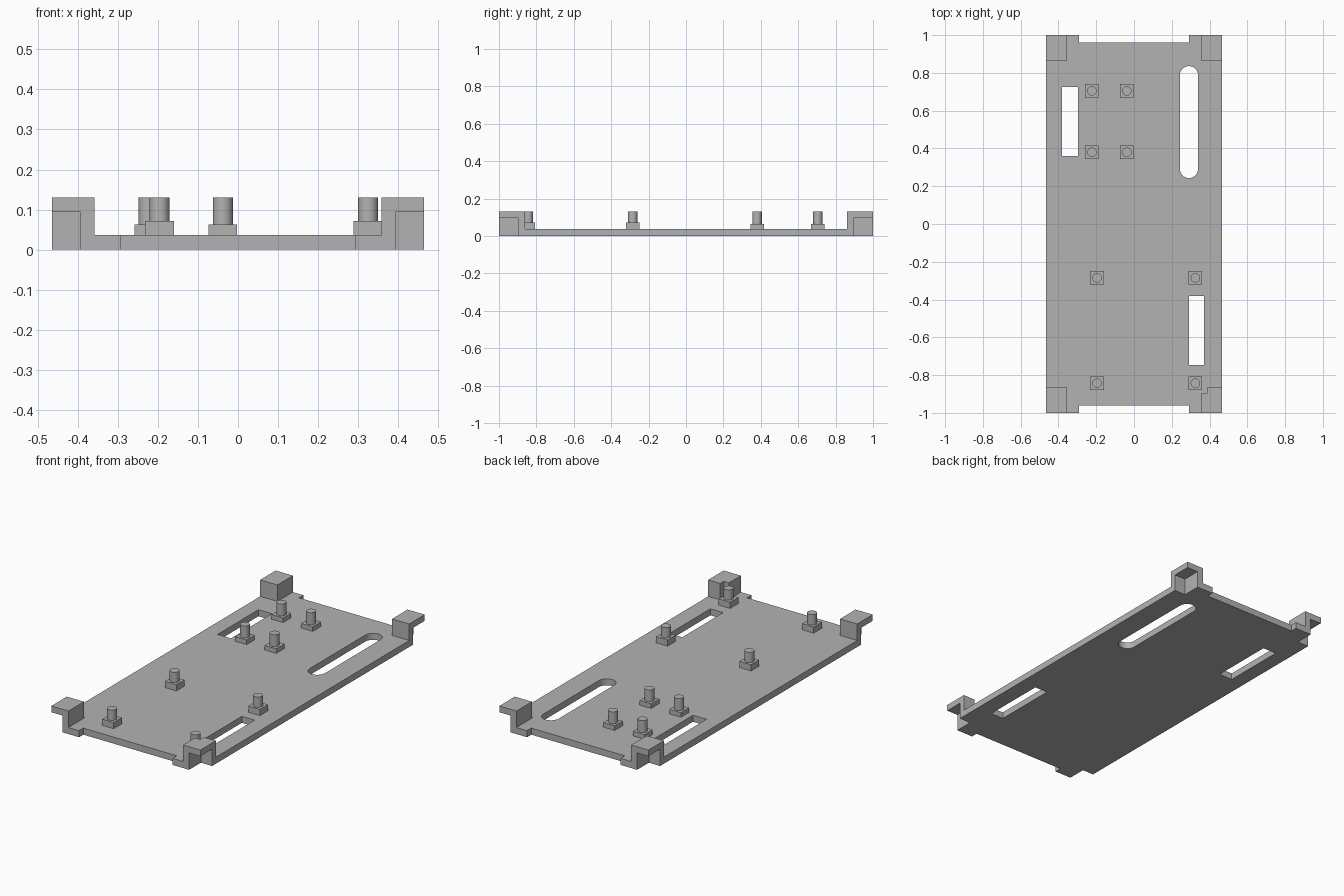
import bpy, bmesh, math
from mathutils import Matrix, Vector

cube = bpy.data.objects.get("Cube")
if cube:
    bpy.data.objects.remove(cube, do_unlink=True)

HX, HY = 0.465, 1.0              # half width and half length
PLATE, ROOF, TOP = 0.037, 0.095, 0.13
POCKET = (0.07, 0.105)           # open pocket under each corner

grey = bpy.data.materials.new("plain grey")
grey.use_nodes = True
grey.diffuse_color = (0.45, 0.45, 0.45, 1)
grey.node_tree.nodes["Principled BSDF"].inputs["Base Color"].default_value = grey.diffuse_color


def add_object(name, mesh):
    obj = bpy.data.objects.new(name, mesh)
    bpy.context.collection.objects.link(obj)
    mesh.materials.clear()
    mesh.materials.append(grey)
    return obj


def box_into(bm, lo, hi):
    lo, hi = Vector(lo), Vector(hi)
    size = [abs(d) for d in hi - lo]
    bmesh.ops.create_cube(bm, size=1, matrix=Matrix.Translation((lo + hi) / 2) @ Matrix.Diagonal((*size, 1)))


def box(name, lo, hi):
    bm = bmesh.new()
    box_into(bm, lo, hi)
    mesh = bpy.data.meshes.new(name)
    bm.to_mesh(mesh)
    bm.free()
    return add_object(name, mesh)


def smooth(obj):
    bpy.ops.object.select_all(action="DESELECT")
    obj.select_set(True)
    bpy.context.view_layer.objects.active = obj
    bpy.ops.object.shade_smooth_by_angle(angle=math.radians(35))


def rectangle(x0, x1, y0, y1):
    return [(x0, y0), (x1, y0), (x1, y1), (x0, y1)]


def rounded_slot(x, y0, y1, r, steps=12):
    ends = ((y1 - r, 0), (y0 + r, math.pi))
    return [(x + r * math.cos(a + math.pi * i / steps), yc + r * math.sin(a + math.pi * i / steps))
            for yc, a in ends for i in range(steps + 1)]


def base_outline():
    # one corner, mirrored around, with the pocket and the end recess
    corner = [(HX, HY - POCKET[1]), (HX - POCKET[0], HY - POCKET[1]),
              (HX - POCKET[0], HY), (0.292, HY), (0.292, 0.962)]
    points = []
    for sx, sy in ((1, 1), (-1, 1), (-1, -1), (1, -1)):
        quarter = [(sx * x, sy * y) for x, y in corner]
        points += quarter if sx * sy > 0 else quarter[::-1]
    return points


# Base plate with two windows and a rounded slot
curve = bpy.data.curves.new("base_profile", "CURVE")
curve.dimensions = "2D"
curve.fill_mode = "BOTH"
curve.extrude = PLATE / 2
for loop in (base_outline(), rectangle(-0.38, -0.296, 0.36, 0.725),
             rectangle(0.29, 0.37, -0.746, -0.38), rounded_slot(0.291, 0.243, 0.836, 0.048)):
    spline = curve.splines.new("POLY")
    spline.points.add(len(loop) - 1)
    for p, (x, y) in zip(spline.points, loop):
        p.co = (x, y, 0, 1)
    spline.use_cyclic_u = True
profile = bpy.data.objects.new("base_profile", curve)
bpy.context.collection.objects.link(profile)
bpy.context.view_layer.update()
mesh = bpy.data.meshes.new_from_object(profile.evaluated_get(bpy.context.evaluated_depsgraph_get()))
bpy.data.objects.remove(profile, do_unlink=True)
bm = bmesh.new()
bm.from_mesh(mesh)
bmesh.ops.remove_doubles(bm, verts=bm.verts, dist=0.0001)
bmesh.ops.translate(bm, verts=bm.verts, vec=(0, 0, PLATE / 2))
bmesh.ops.recalc_face_normals(bm, faces=bm.faces)
bm.to_mesh(mesh)
bm.free()
smooth(add_object("base_plate", mesh))


# Corner brackets: walls and a roof around an open pocket
def cut(obj, cutter):
    mod = obj.modifiers.new("cut", "BOOLEAN")
    mod.operation = "DIFFERENCE"
    mod.solver = "EXACT"
    mod.object = cutter
    cutter.hide_render = True
    bpy.context.view_layer.update()
    result = bpy.data.meshes.new_from_object(obj.evaluated_get(bpy.context.evaluated_depsgraph_get()))
    obj.modifiers.clear()
    obj.data = result
    bpy.data.objects.remove(cutter, do_unlink=True)


for sx, side in ((1, "left"), (-1, "right")):
    for sy, end in ((1, "back"), (-1, "front")):
        inner = (sx * 0.358, sy * 0.862)
        bracket = box(f"{end}_{side}_bracket", (*inner, PLATE), (sx * HX, sy * HY, TOP))
        cut(bracket, box("pocket_cutter", (sx * (HX - POCKET[0]), sy * (HY - POCKET[1]), 0),
                         (sx * (HX + 0.1), sy * (HY + 0.1), ROOF)))
        if (side, end) == ("left", "front"):
            # relief beside the nearby post
            cut(bracket, box("relief_cutter", (0.3, -0.8, 0), (0.39, -0.894, 0.2)))


# Mounting posts: square foot with a round pin
def post(name, x, y, foot_top):
    bm = bmesh.new()
    box_into(bm, (x - 0.036, y - 0.036, PLATE), (x + 0.036, y + 0.036, foot_top))
    bmesh.ops.create_cone(bm, cap_ends=True, segments=32, radius1=0.025, radius2=0.025,
                          depth=TOP - foot_top, matrix=Matrix.Translation((x, y, (TOP + foot_top) / 2)))
    mesh = bpy.data.meshes.new(name)
    bm.to_mesh(mesh)
    bm.free()
    smooth(add_object(name, mesh))


for group, xs, ys, foot_top in (("back", (-0.223, -0.038), (0.705, 0.38), 0.063),
                                ("front", (-0.196, 0.325), (-0.285, -0.843), 0.072)):
    for i, (x, y) in enumerate([(x, y) for x in xs for y in ys]):
        post(f"{group}_post_{i + 1}", x, y, foot_top)
